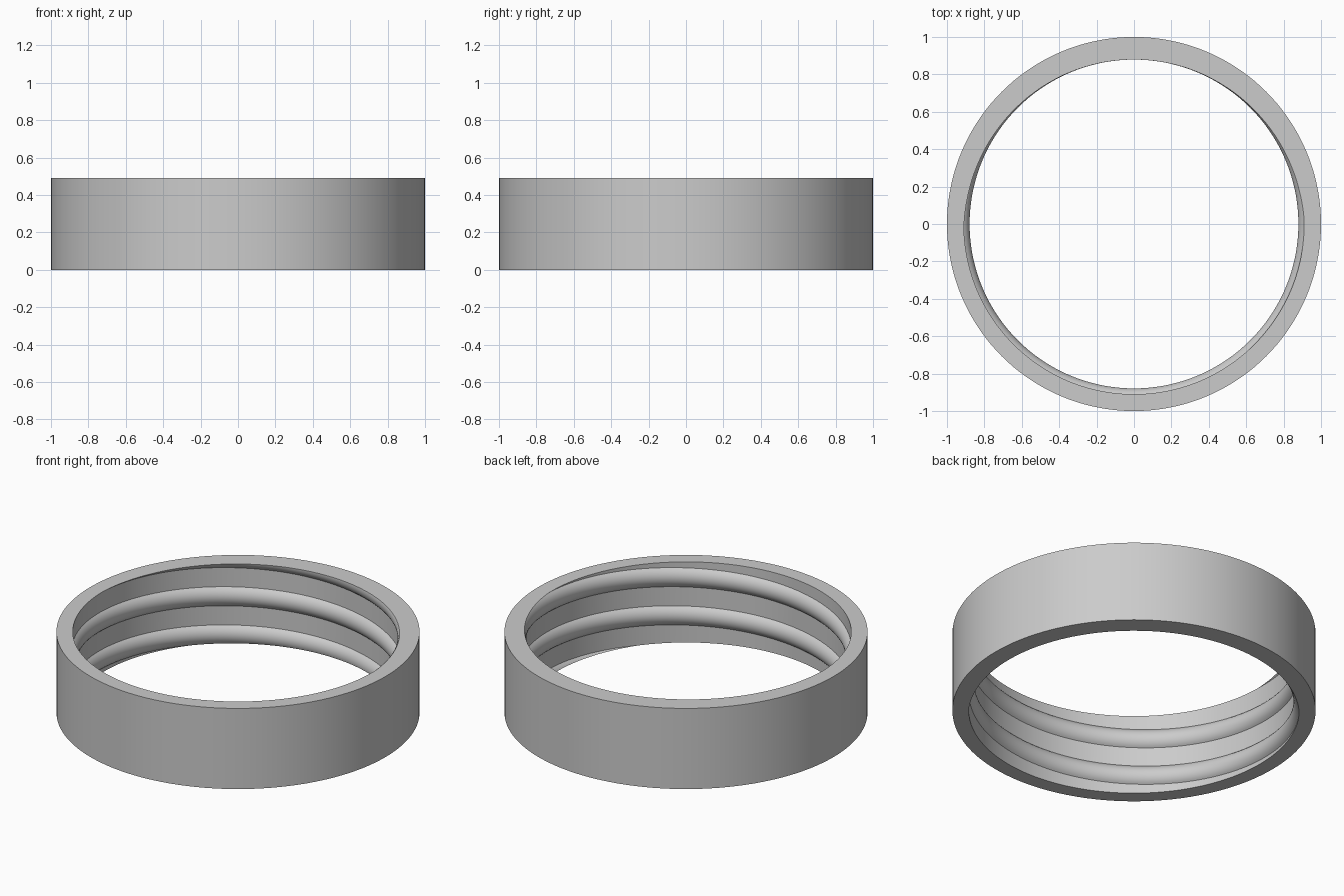
import bpy, bmesh, math

if "Cube" in bpy.data.objects:
    bpy.data.objects.remove(bpy.data.objects["Cube"])

N = 144                    # segments around the ring
R_OUT, R_IN = 1.0, 0.91    # outer wall and thread root radius
HEIGHT = 0.49
PITCH = 0.232              # right-handed internal thread
HALF_W, RISE = 0.058, 0.031  # rounded ridge: half width and height
Z0 = 0.431                 # ridge centre height at angle 0
ARC = 12                   # segments across a ridge


def polar(r, a, z):
    return (r * math.cos(a), r * math.sin(a), z)


# One thread period: circular-arc ridge followed by a flat root
arc_r = (HALF_W ** 2 + RISE ** 2) / (2 * RISE)
arc_a = math.asin(HALF_W / arc_r)
ridge = []
for j in range(ARC + 1):
    t = -arc_a + 2 * arc_a * j / ARC
    ridge.append((R_IN - (arc_r * math.cos(t) - arc_r + RISE), arc_r * math.sin(t)))
M = len(ridge)

bm = bmesh.new()

# Threaded bore: helical grid, each turn closing one period higher
rows = [(r, Z0 + z + k * PITCH) for k in range(-4, 3) for r, z in ridge]
grid = [[bm.verts.new(polar(r, math.tau * i / N, z + PITCH * i / N)) for r, z in rows]
        for i in range(N)]
for i in range(N):
    for j in range(len(rows) - 1 - M):
        a, b = grid[i][j], grid[i][j + 1]
        if i < N - 1:
            c, d = grid[i + 1][j + 1], grid[i + 1][j]
        else:
            c, d = grid[0][j + 1 + M], grid[0][j + M]
        bm.faces.new((a, b, c, d))

# Trim the thread flush with both end planes
for z, sign in ((0, -1), (HEIGHT, 1)):
    bmesh.ops.bisect_plane(bm, geom=bm.verts[:] + bm.edges[:] + bm.faces[:], dist=1e-6,
                           plane_co=(0, 0, z), plane_no=(0, 0, sign), clear_outer=True)

# Flat end rims, extruded from the bore edge out to the outer wall
step = math.tau / N
for z in (0, HEIGHT):
    edge = [e for e in bm.edges if e.is_boundary
            and all(abs(v.co.z - z) < 1e-4 for v in e.verts)]
    new = bmesh.ops.extrude_edge_only(bm, edges=edge)["geom"]
    for v in new:
        if isinstance(v, bmesh.types.BMVert):
            a = math.atan2(v.co.y, v.co.x)
            off = (a % step) - step / 2
            v.co = polar(R_OUT * math.cos(step / 2) / math.cos(off), a, z)

# Plain outer wall
wall = [[bm.verts.new(polar(R_OUT, step * i, z)) for z in (0, HEIGHT)] for i in range(N)]
for i in range(N):
    p, q = wall[i], wall[(i + 1) % N]
    bm.faces.new((p[0], q[0], q[1], p[1]))

# Point every face outwards from the solid
bm.normal_update()
for f in bm.faces:
    c = f.calc_center_median()
    if abs(f.normal.z) > 0.999:
        facing = f.normal.z * (c.z - HEIGHT / 2)
    else:
        facing = f.normal.x * c.x + f.normal.y * c.y
        if c.xy.length < 0.95:
            facing = -facing
    if facing < 0:
        f.normal_flip()

mesh = bpy.data.meshes.new("threaded_ring")
bm.to_mesh(mesh)
bm.free()
ring = bpy.data.objects.new("threaded_ring", mesh)
bpy.context.collection.objects.link(ring)

grey = bpy.data.materials.new("light grey")
grey.diffuse_color = (0.6, 0.6, 0.6, 1)
grey.use_nodes = True
grey.node_tree.nodes["Principled BSDF"].inputs["Base Color"].default_value = grey.diffuse_color
mesh.materials.append(grey)

bpy.context.view_layer.objects.active = ring
ring.select_set(True)
bpy.ops.object.shade_smooth_by_angle(angle=math.radians(30))
